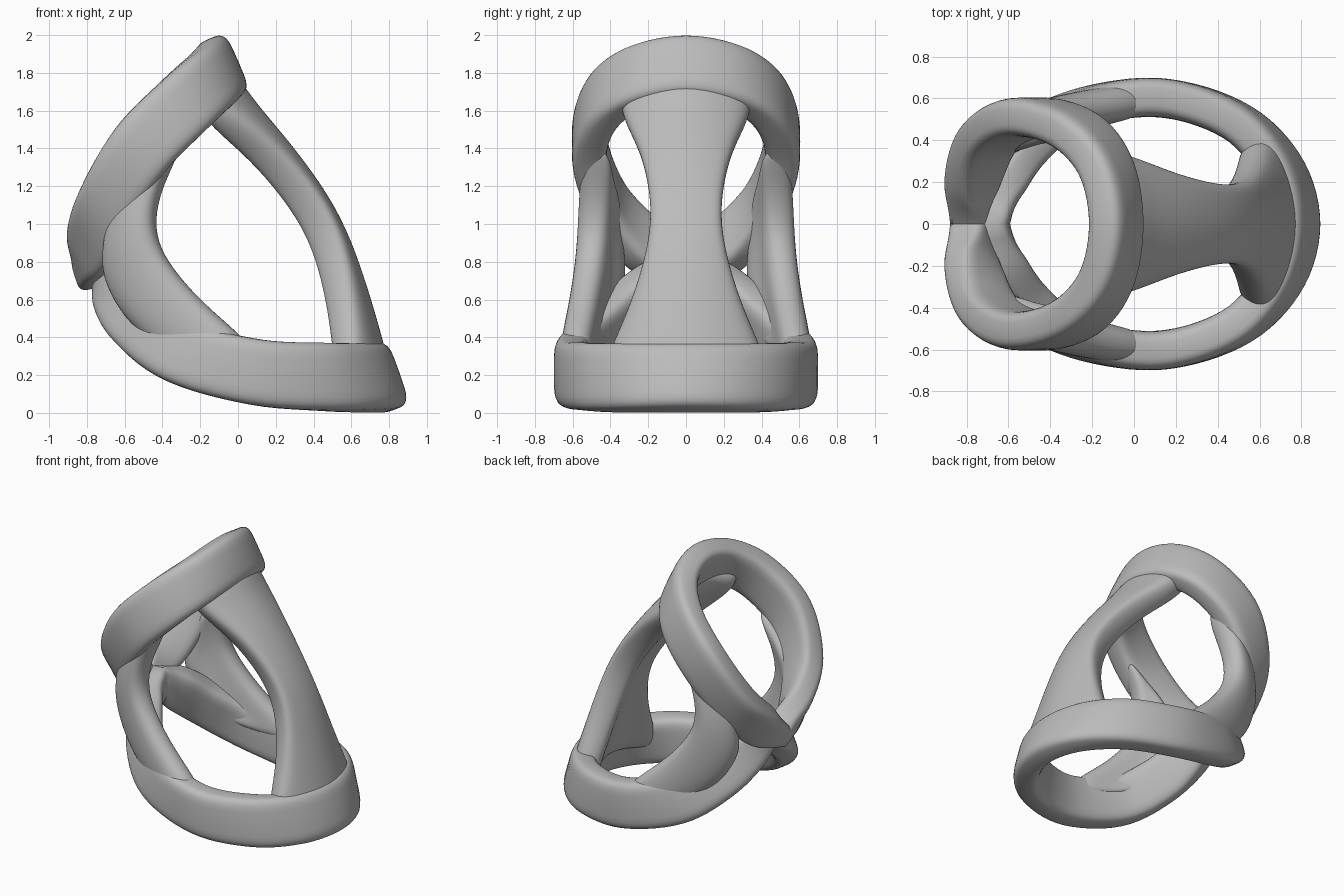
import bpy, bmesh, math
from mathutils import Vector

old = bpy.data.objects.get("Cube")
if old:
    bpy.data.objects.remove(old, do_unlink=True)

grey = bpy.data.materials.new("plain_grey")
grey.use_nodes = True
grey.diffuse_color = (0.5, 0.5, 0.5, 1)
grey.node_tree.nodes["Principled BSDF"].inputs["Base Color"].default_value = (0.5, 0.5, 0.5, 1)


def spline(pts, steps, start, end):
    """Smooth curve through pts, with ghost points beyond both ends."""
    p = [Vector(start)] + [Vector(q) for q in pts] + [Vector(end)]
    out = []
    for i in range(1, len(p) - 2):
        for s in range(steps):
            t = s / steps
            a, b, c, d = p[i - 1:i + 3]
            out.append(0.5 * (2 * b + (c - a) * t + (2 * a - 5 * b + 4 * c - d) * t ** 2
                              + (3 * b - a - 3 * c + d) * t ** 3))
    return out + [p[-2]]


def flip(v):
    return Vector((v[0], -v[1], v[2]))


def finish(name, bm):
    bmesh.ops.recalc_face_normals(bm, faces=bm.faces)
    mesh = bpy.data.meshes.new(name)
    bm.to_mesh(mesh)
    bm.free()
    mesh.materials.append(grey)
    ob = bpy.data.objects.new(name, mesh)
    bpy.context.collection.objects.link(ob)
    bpy.ops.object.select_all(action="DESELECT")
    ob.select_set(True)
    bpy.context.view_layer.objects.active = ob
    bpy.ops.object.shade_smooth_by_angle(angle=math.radians(40))
    return ob


def power(v, e):
    return math.copysign(abs(v) ** e, v)


def ring(name, stations, half_thick, sides=32, steps=7):
    """Rounded band swept round a loop, mirrored across y = 0 with a kink at the rear."""
    centres = [Vector(s[0]) for s in stations]
    shapes = [s[1] for s in stations]
    path = spline(centres, steps, flip(centres[1]), 2 * centres[-1] - centres[-2])
    shape = spline(shapes, steps, shapes[0], shapes[-1])
    path += [flip(v) for v in path[-2:0:-1]]
    shape += shape[-2:0:-1]
    n = len(path)
    bm = bmesh.new()
    loops = []
    for i in range(n):
        t = (path[(i + 1) % n] - path[i - 1]).normalized()
        wx, wz, half_width = shape[i]
        w = Vector((wx, 0, wz))
        w = (w - t * w.dot(t)).normalized()
        out = t.cross(w)
        loop = []
        for k in range(sides):
            a = math.tau * k / sides
            loop.append(bm.verts.new(path[i] + w * half_width * power(math.cos(a), 0.45)
                                     + out * half_thick * power(math.sin(a), 0.55)))
        loops.append(loop)
    for i in range(n):
        a, b = loops[i], loops[(i + 1) % n]
        for k in range(sides):
            j = (k + 1) % sides
            bm.faces.new((a[k], a[j], b[j], b[k]))
    return finish(name, bm)


def strap(name, rows, thick):
    """Curved sheet lofted through rows, thickened and rounded."""
    bm = bmesh.new()
    grid = [[bm.verts.new(p) for p in row] for row in rows]
    for a, b in zip(grid, grid[1:]):
        for k in range(len(a) - 1):
            bm.faces.new((a[k], a[k + 1], b[k + 1], b[k]))
    ob = finish(name, bm)
    solid = ob.modifiers.new("thickness", "SOLIDIFY")
    solid.thickness = thick
    solid.offset = 0
    sub = ob.modifiers.new("rounding", "SUBSURF")
    sub.levels = sub.render_levels = 3
    return ob


# Upper ring, front to rear: band centre, then width direction (x, z) and half width
ring("upper_ring", [
    ((-0.085, 0, 1.825), (0.4, -0.92, 0.17)),
    ((-0.135, 0.27, 1.77), (0.46, -0.89, 0.17)),
    ((-0.285, 0.45, 1.63), (0.6, -0.8, 0.175)),
    ((-0.51, 0.51, 1.40), (0.69, -0.72, 0.175)),
    ((-0.69, 0.41, 1.11), (0.66, -0.75, 0.16)),
    ((-0.765, 0.21, 0.88), (0.5, -0.87, 0.15)),
    ((-0.775, 0, 0.75), (0.3, -0.95, 0.09)),
], 0.094)

# Lower ring
ring("lower_ring", [
    ((0.765, 0, 0.185), (0.33, -0.94, 0.18)),
    ((0.69, 0.28, 0.185), (0.27, -0.96, 0.18)),
    ((0.47, 0.50, 0.19), (0.15, -0.99, 0.18)),
    ((0.1, 0.605, 0.215), (0, -1, 0.175)),
    ((-0.3, 0.535, 0.32), (-0.3, -0.95, 0.17)),
    ((-0.53, 0.36, 0.49), (-0.45, -0.9, 0.165)),
    ((-0.64, 0.17, 0.65), (-0.3, -0.95, 0.15)),
    ((-0.69, 0, 0.76), (0.1, -0.99, 0.1)),
], 0.094)

# Front strap: x, z, half width and how far the edges curl inwards
front = [(-0.09, 1.79, 0.34, 0.16), (0.025, 1.6, 0.33, 0.13), (0.19, 1.4, 0.23, 0.06),
         (0.41, 1.1, 0.165, 0.03), (0.53, 0.85, 0.19, 0.04), (0.635, 0.55, 0.30, 0.1),
         (0.695, 0.36, 0.41, 0.15), (0.74, 0.2, 0.43, 0.16)]
strap("front_strap", [[(x - curl * f * f, w * f, z - 0.5 * curl * f * f)
                       for f in (-1, -0.6, 0, 0.6, 1)]
                      for x, z, w, curl in front], 0.195)

# Side straps: front edge, middle and rear edge of each row, top to bottom
side = [((-0.26, 0.46, 1.47), (-0.45, 0.47, 1.33), (-0.63, 0.40, 1.14)),
        ((-0.40, 0.50, 1.22), (-0.55, 0.465, 1.13), (-0.67, 0.38, 1.02)),
        ((-0.45, 0.51, 1.0), (-0.58, 0.475, 0.94), (-0.70, 0.36, 0.87)),
        ((-0.39, 0.525, 0.82), (-0.56, 0.48, 0.76), (-0.71, 0.34, 0.72)),
        ((-0.18, 0.56, 0.58), (-0.42, 0.52, 0.53), (-0.61, 0.38, 0.53)),
        ((0.06, 0.60, 0.39), (-0.24, 0.56, 0.37), (-0.50, 0.42, 0.43)),
        ((0.13, 0.605, 0.25), (-0.2, 0.555, 0.28), (-0.45, 0.42, 0.37))]
for label, sign in (("left", 1), ("right", -1)):
    strap(label + "_side_strap", [[(x, sign * y, z) for x, y, z in row] for row in side], 0.185)
